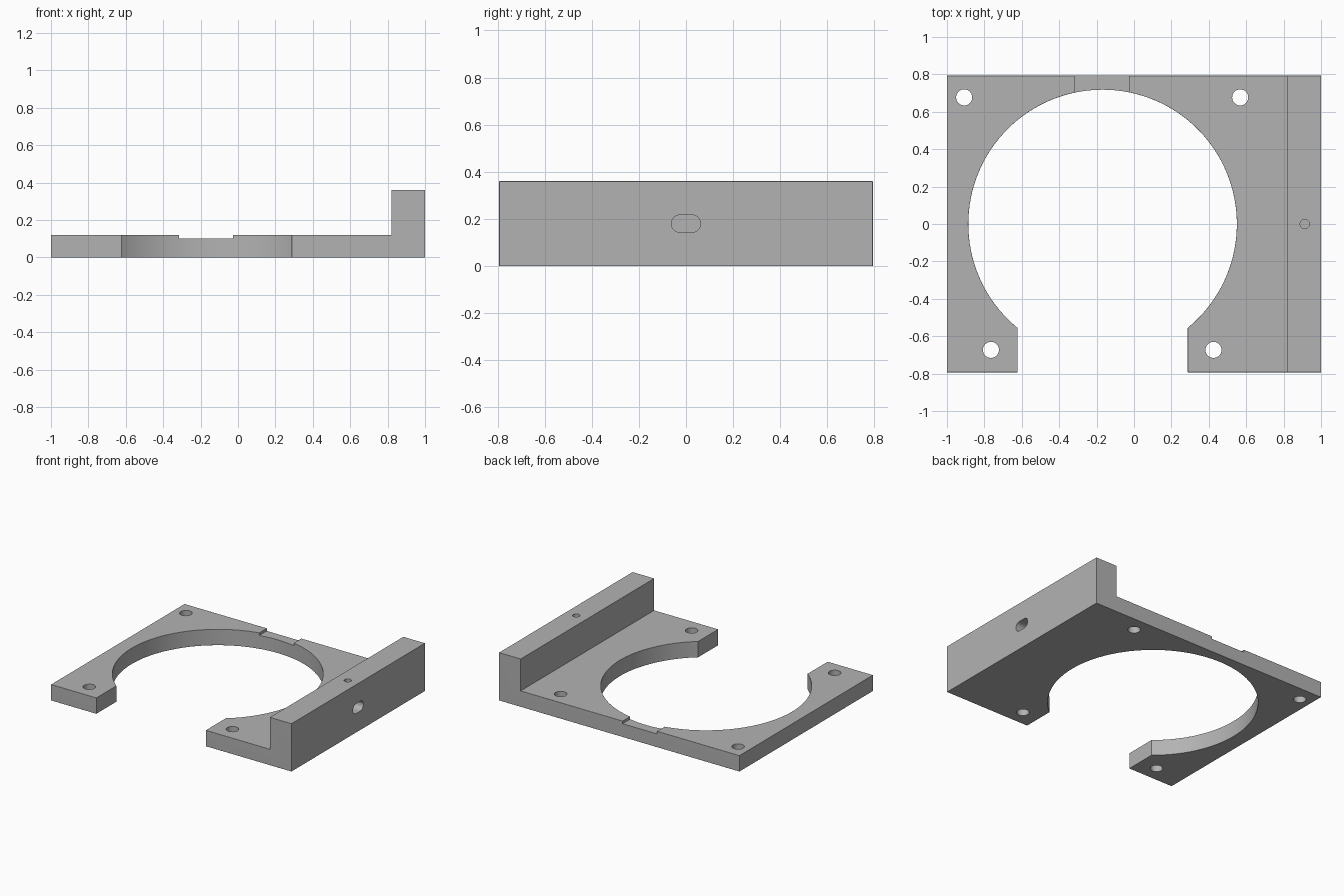
import bpy
import bmesh
from math import radians
from mathutils import Matrix

cube = bpy.data.objects.get("Cube")
if cube:
    bpy.data.objects.remove(cube, do_unlink=True)

HALF_Y = 0.793
PLATE_TOP = 0.12
WALL_TOP = 0.36
WALL_X = 0.82
RING_X, RING_R = -0.168, 0.718
GAP = 0.455

grey = bpy.data.materials.new("plain grey")
grey.use_nodes = True
colour = (0.45, 0.45, 0.45, 1)
grey.diffuse_color = colour
grey.node_tree.nodes["Principled BSDF"].inputs["Base Color"].default_value = colour


def make_object(name, bm):
    bmesh.ops.recalc_face_normals(bm, faces=bm.faces)
    mesh = bpy.data.meshes.new(name)
    bm.to_mesh(mesh)
    bm.free()
    mesh.materials.append(grey)
    obj = bpy.data.objects.new(name, mesh)
    bpy.context.collection.objects.link(obj)
    return obj


def box(name, low, high):
    bm = bmesh.new()
    bmesh.ops.create_cube(bm, size=1)
    for v in bm.verts:
        v.co = [h if c > 0 else l for c, l, h in zip(v.co, low, high)]
    return make_object(name, bm)


def cylinder(name, centre, radius, depth, sides=32, axis="Z"):
    turn = Matrix.Rotation(radians(90), 4, "Y") if axis == "X" else Matrix()
    bm = bmesh.new()
    bmesh.ops.create_cone(bm, cap_ends=True, segments=sides, radius1=radius,
                          radius2=radius, depth=depth,
                          matrix=Matrix.Translation(centre) @ turn)
    return make_object(name, bm)


def apply(obj, mod):
    bpy.context.view_layer.objects.active = obj
    bpy.ops.object.modifier_apply(modifier=mod.name)


def cut(obj, cutter):
    mod = obj.modifiers.new("cut", "BOOLEAN")
    mod.operation = "DIFFERENCE"
    mod.solver = "EXACT"
    mod.object = cutter
    apply(obj, mod)
    bpy.data.objects.remove(cutter, do_unlink=True)


# L-shaped bracket: flat plate with an upright wall on its left side
profile = [(-1, 0), (1, 0), (1, WALL_TOP), (WALL_X, WALL_TOP),
           (WALL_X, PLATE_TOP), (-1, PLATE_TOP)]
bm = bmesh.new()
end = bm.faces.new([bm.verts.new((x, -HALF_Y, z)) for x, z in profile])
moved = bmesh.ops.extrude_face_region(bm, geom=[end])["geom"]
bmesh.ops.translate(bm, vec=(0, 2 * HALF_Y, 0),
                    verts=[g for g in moved if isinstance(g, bmesh.types.BMVert)])
# extrude_face_region keeps the starting face, which closes the front end
bracket = make_object("mounting_bracket", bm)

# Large round opening and the gap leading into it
cut(bracket, cylinder("opening_cutter", (RING_X, 0, 0), RING_R, 1, sides=128))
cut(bracket, box("gap_cutter", (RING_X - GAP, -1, -1), (RING_X + GAP, -0.3, 1)))

# Rounded outer edges; the blunt corners beside the gap stay sharp
bevel = bracket.modifiers.new("rounding", "BEVEL")
bevel.width = 0.018
bevel.segments = 3
bevel.limit_method = "ANGLE"
bevel.angle_limit = radians(60)
apply(bracket, bevel)

# Shallow notch at the back of the opening
cut(bracket, box("notch_cutter", (-0.315, 0.5, 0.1), (-0.028, 1, 0.3)))

# Four screw holes
for x, y in [(-0.908, 0.677), (0.568, 0.677), (-0.765, -0.673), (0.425, -0.673)]:
    cut(bracket, cylinder("screw_cutter", (x, y, 0), 0.043, 1))

# Blind slot in the outer face of the wall
for y in (-0.025, 0.025):
    cut(bracket, cylinder("slot_cutter", (0.97, y, 0.18), 0.037, 0.2, axis="X"))
cut(bracket, box("slot_middle_cutter", (0.87, -0.025, 0.143), (1.07, 0.025, 0.217)))

# Small hole from the top of the wall down into the slot
cut(bracket, cylinder("pin_cutter", (0.913, 0, 0.3), 0.025, 0.24, sides=24))

# Smooth shading with flat large faces
bpy.ops.object.select_all(action="DESELECT")
bracket.select_set(True)
bpy.context.view_layer.objects.active = bracket
bpy.ops.object.shade_smooth_by_angle(angle=radians(35))
weighted = bracket.modifiers.new("flat faces", "WEIGHTED_NORMAL")
weighted.keep_sharp = True
